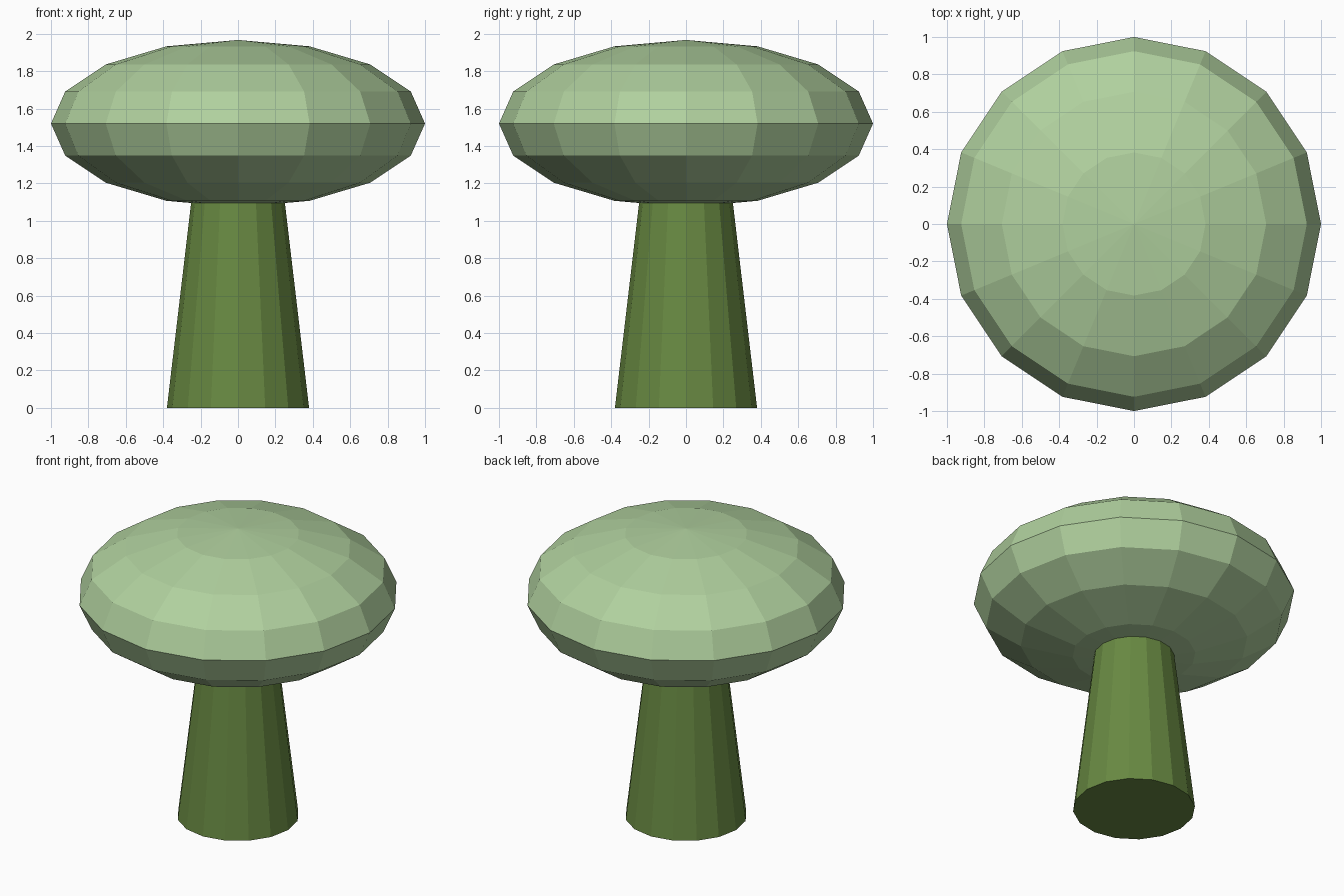
import bpy
import math

if "Cube" in bpy.data.objects:
    bpy.data.objects.remove(bpy.data.objects["Cube"])

SIDES = 16


def finish(name, color):
    """Name the active object and give it one flat colour."""
    obj = bpy.context.object
    obj.name = name
    mat = bpy.data.materials.new(color[0])
    mat.diffuse_color = (*color[1], 1.0)
    mat.use_nodes = True
    mat.node_tree.nodes["Principled BSDF"].inputs["Base Color"].default_value = mat.diffuse_color
    obj.data.materials.append(mat)
    bpy.ops.object.shade_flat()
    return obj


# Stem: tapered faceted column whose top is sunk into the cap
base_r, taper, stem_h = 0.38, 0.118, 1.18
bpy.ops.mesh.primitive_cone_add(
    vertices=SIDES, radius1=base_r, radius2=base_r - taper * stem_h,
    depth=stem_h, location=(0, 0, stem_h / 2))
finish("stem", ("moss green", (0.138, 0.25, 0.054)))

# Cap: flattened faceted sphere
bpy.ops.mesh.primitive_uv_sphere_add(
    segments=SIDES, ring_count=8, radius=1.0, location=(0, 0, 1.52))
bpy.context.object.scale = (1.0, 1.0, 0.447)
bpy.ops.object.transform_apply(location=False, rotation=False, scale=True)
finish("cap", ("pale sage green", (0.434, 0.631, 0.342)))
